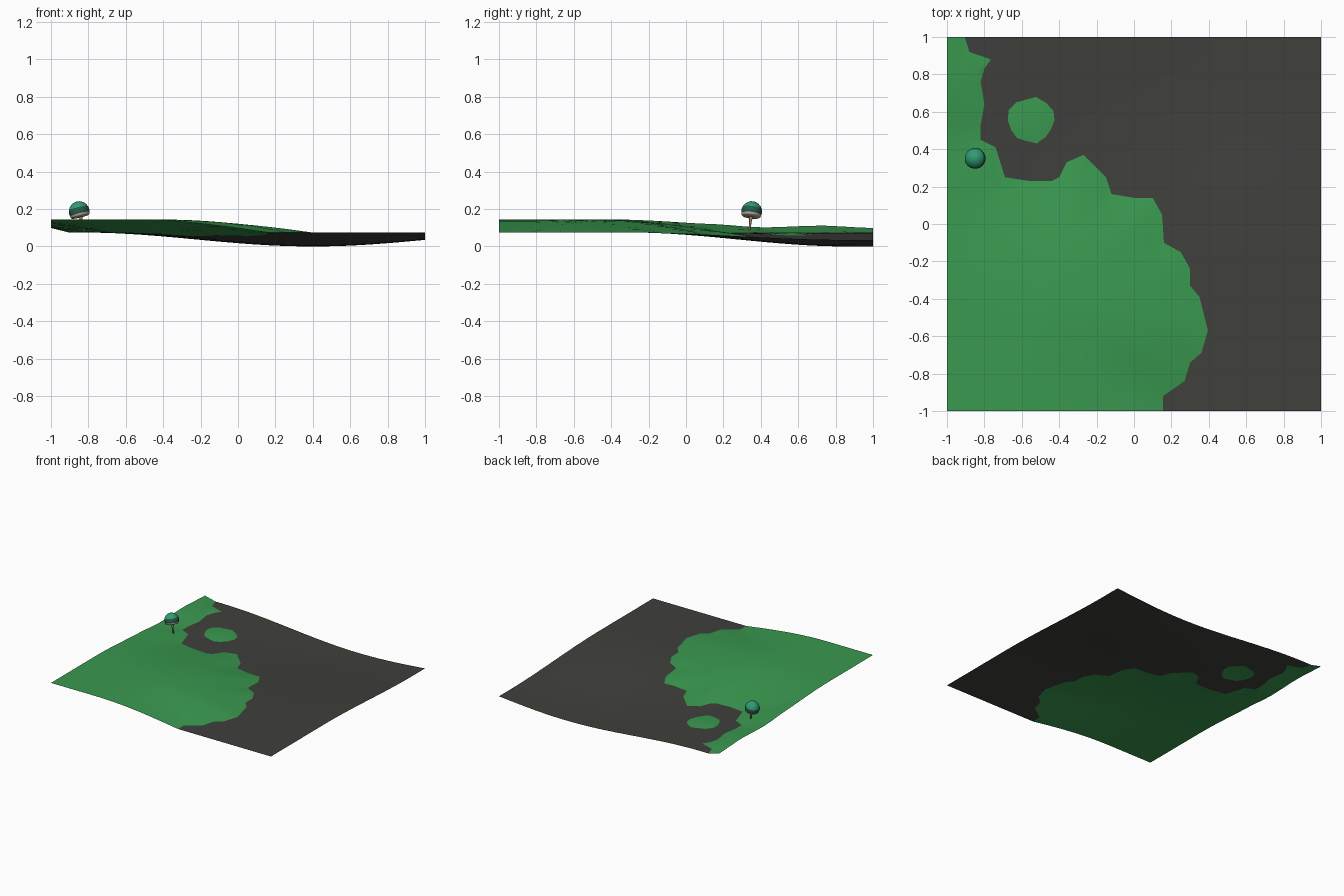
import bpy, bmesh, math
from mathutils import Vector, geometry

if "Cube" in bpy.data.objects:
    bpy.data.objects.remove(bpy.data.objects["Cube"])


def material(name, color):
    m = bpy.data.materials.new(name)
    m.diffuse_color = (*color, 1)
    m.use_nodes = True
    m.node_tree.nodes["Principled BSDF"].inputs["Base Color"].default_value = m.diffuse_color
    return m


GRASS = material("grass_green", (0.042, 0.32, 0.08))
MUD = material("mud_dark", (0.05, 0.05, 0.045))
TEAL = material("cap_teal", (0.03, 0.33, 0.17))
DARK = material("cap_dark_green", (0.02, 0.10, 0.07))
PALE = material("cap_rim_pale", (0.5, 0.42, 0.33))
TAN = material("stem_tan", (0.35, 0.25, 0.13))

# Shoreline of the grass, back to front, and the small grass islet
SHORE = [(-.905, 1), (-.88, .92), (-.765, .88), (-.80, .83), (-.82, .76), (-.80, .64),
         (-.82, .53), (-.82, .45), (-.74, .41), (-.69, .25), (-.56, .23), (-.44, .23),
         (-.40, .25), (-.36, .33), (-.27, .37), (-.15, .25), (-.12, .16), (0, .14),
         (.10, .14), (.15, .05), (.16, -.10), (.25, -.15), (.30, -.24), (.30, -.33),
         (.35, -.39), (.395, -.57), (.36, -.69), (.30, -.74), (.27, -.84), (.155, -.92),
         (.155, -1)]
ISLET = [(-.55 + (.125 + .008 * math.sin(3 * a)) * math.cos(a),
          .555 + (.12 + .008 * math.cos(5 * a)) * math.sin(a))
         for a in (2 * math.pi * i / 14 for i in range(14))]
MAIN = [(-.92, 1.4)] + SHORE + [(.155, -1.4)]
MAIN_LOOP = MAIN + [(-2, -1.4), (-2, 1.4)]


def inside(x, y, loop):
    hit = False
    for (ax, ay), (bx, by) in zip(loop, loop[1:] + loop[:1]):
        if (ay > y) != (by > y) and x < ax + (y - ay) * (bx - ax) / (by - ay):
            hit = not hit
    return hit


def shore_distance(x, y, pts):
    p, best = Vector((x, y)), 9
    for a, b in zip(pts, pts[1:]):
        a, b = Vector(a), Vector(b)
        t = max(0, min(1, (p - a).dot(b - a) / (b - a).length_squared))
        best = min(best, (p - a - (b - a) * t).length)
    return best


def height(x, y):
    # gentle hollow towards the back right
    k = max(0, min(1, (y + .3) / 1.15))
    k = k * k * (3 - 2 * k)
    g = .5 + .5 * math.cos(math.pi * max(-1, (x - .4) / 1.25))
    z = .075 - .075 * k * g
    # grass swells up from its shoreline
    d = 0
    if inside(x, y, MAIN_LOOP):
        d = shore_distance(x, y, MAIN) * (1 + 1.2 * max(0, y - .4))
    elif inside(x, y, ISLET):
        d = shore_distance(x, y, ISLET + ISLET[:1]) * .7
    return z + .07 * math.sin(math.pi / 2 * min(1, d / .75))


# Ground: triangulated grid that follows the shorelines exactly
N = 24
pts = [Vector(p) for p in SHORE + ISLET]
ns, ni = len(SHORE), len(ISLET)
edges = [(i, i + 1) for i in range(ns - 1)]
edges += [(ns + i, ns + (i + 1) % ni) for i in range(ni)]
pts += [Vector((-1 + 2 * i / N, -1 + 2 * j / N)) for i in range(N + 1) for j in range(N + 1)]
flat, _, tris, *_ = geometry.delaunay_2d_cdt(pts, edges, [], 0, 1e-5)
verts = [(p.x, p.y, height(p.x, p.y)) for p in flat]
grass_faces, mud_faces = [], []
for t in tris:
    c = sum((flat[i] for i in t), Vector((0, 0))) / 3
    green = inside(c.x, c.y, MAIN_LOOP) or inside(c.x, c.y, ISLET)
    (grass_faces if green else mud_faces).append(t)


def ground(name, faces, mat):
    used = sorted({i for f in faces for i in f})
    index = {v: k for k, v in enumerate(used)}
    me = bpy.data.meshes.new(name)
    me.from_pydata([verts[i] for i in used], [], [[index[i] for i in f] for f in faces])
    me.materials.append(mat)
    me.shade_smooth()
    bpy.context.collection.objects.link(bpy.data.objects.new(name, me))


ground("grass_ground", grass_faces, GRASS)
ground("mud_ground", mud_faces, MUD)

# Leaning mushroom
FOOT = Vector((-.822, .338, .078))
LEAN = Vector((-.25, .12, 1)).to_track_quat('Z', 'Y')


def turned(name, profile, mat, sides=20):
    bm = bmesh.new()
    vs = [bm.verts.new((r, 0, z)) for r, z in profile]
    es = [bm.edges.new(e) for e in zip(vs, vs[1:])]
    bmesh.ops.spin(bm, geom=vs + es, cent=(0, 0, 0), axis=(0, 0, 1),
                   angle=2 * math.pi, steps=sides)
    bmesh.ops.remove_doubles(bm, verts=bm.verts, dist=1e-5)
    bmesh.ops.recalc_face_normals(bm, faces=bm.faces)
    if sum(f.normal.dot(f.calc_center_median() - Vector((0, 0, .1))) for f in bm.faces) < 0:
        bmesh.ops.reverse_faces(bm, faces=bm.faces)
    me = bpy.data.meshes.new(name)
    bm.to_mesh(me)
    bm.free()
    me.materials.append(mat)
    me.shade_smooth()
    ob = bpy.data.objects.new(name, me)
    ob.location = FOOT
    ob.rotation_mode = 'QUATERNION'
    ob.rotation_quaternion = LEAN
    bpy.context.collection.objects.link(ob)


turned("mushroom_cap_top", [(0, .168), (.018, .165), (.034, .156), (.046, .143), (.052, .131)], TEAL)
turned("mushroom_cap_band", [(.052, .131), (.056, .118), (.055, .105), (.053, .098)], DARK)
turned("mushroom_cap_rim", [(.053, .098), (.052, .090), (.047, .085), (.025, .083), (0, .082)], PALE)
turned("mushroom_stem", [(0, 0), (.006, 0), (.006, .05), (.009, .075), (.014, .084)], TAN, 12)
